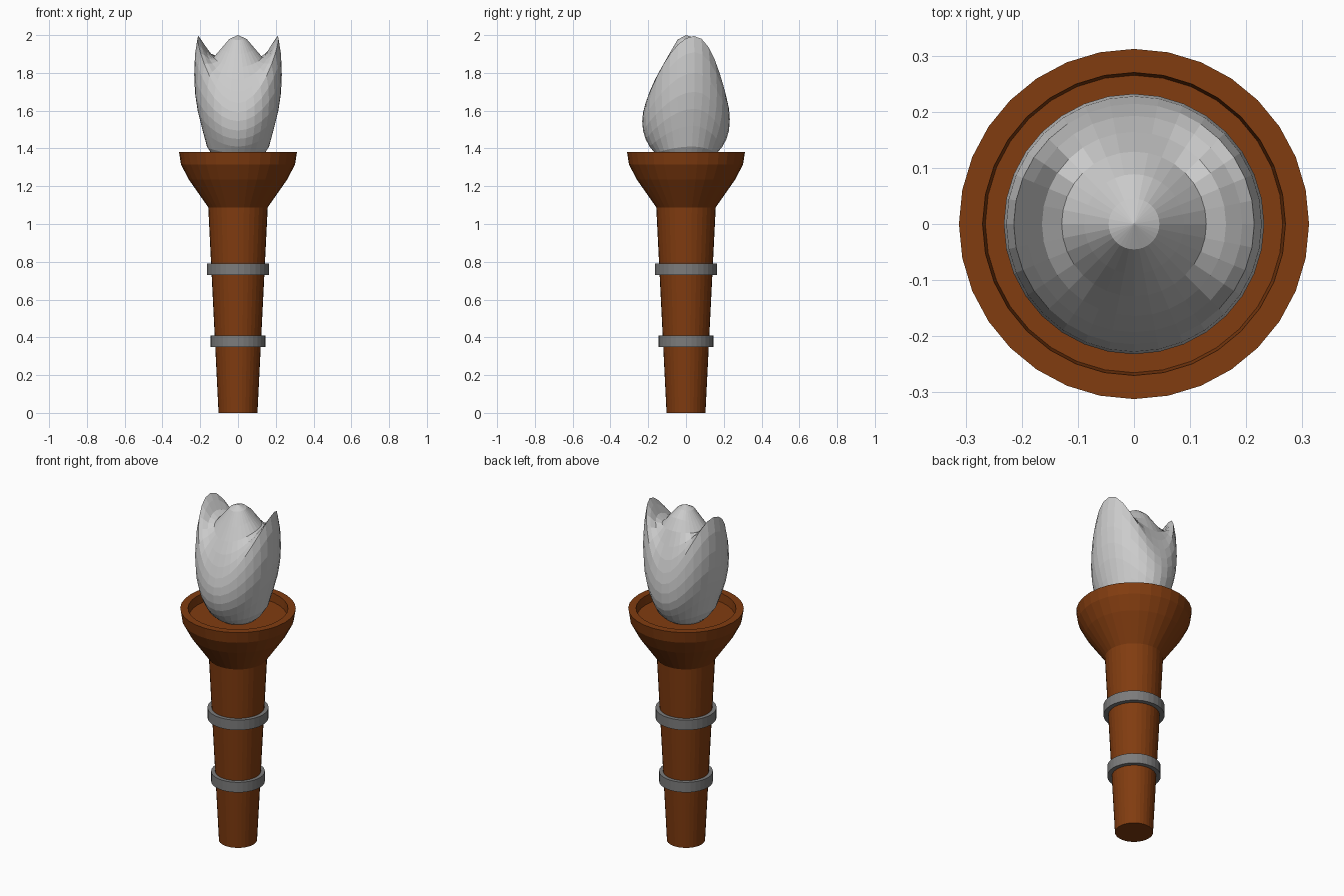
import bpy, bmesh, math

if "Cube" in bpy.data.objects:
    bpy.data.objects.remove(bpy.data.objects["Cube"])

SEG = 32


def material(name, rgb):
    m = bpy.data.materials.new(name)
    m.diffuse_color = (*rgb, 1)
    m.use_nodes = True
    m.node_tree.nodes["Principled BSDF"].inputs["Base Color"].default_value = m.diffuse_color
    return m


def add_object(name, bm, mat=None):
    bmesh.ops.recalc_face_normals(bm, faces=bm.faces)
    me = bpy.data.meshes.new(name)
    bm.to_mesh(me)
    bm.free()
    if mat:
        me.materials.append(mat)
    ob = bpy.data.objects.new(name, me)
    bpy.context.collection.objects.link(ob)
    return ob


def lathe(name, profile, mat=None, height=None, closed=False):
    """Spin (radius, z) points round z; height(k, angle) may override z."""
    bm = bmesh.new()
    rings = []
    for k, (r, z) in enumerate(profile):
        if r < 1e-6:
            rings.append([bm.verts.new((0, 0, z))] * SEG)
            continue
        ring = []
        for i in range(SEG):
            a = 2 * math.pi * i / SEG
            zz = height(k, a) if height else z
            ring.append(bm.verts.new((r * math.cos(a), r * math.sin(a), zz)))
        rings.append(ring)
    pairs = list(zip(rings, rings[1:]))
    if closed:
        pairs.append((rings[-1], rings[0]))
    for lo, hi in pairs:
        for i in range(SEG):
            j = (i + 1) % SEG
            quad = list(dict.fromkeys((lo[i], lo[j], hi[j], hi[i])))
            bm.faces.new(quad)
    return add_object(name, bm, mat)


wood = material("wood", (0.22, 0.045, 0.005))
metal = material("metal", (0.2, 0.2, 0.2))

# Tapered handle
lathe("handle", [(0, 0), (0.103, 0), (0.158, 1.1), (0, 1.1)], wood)

# Two metal bands
for name, z, r in (("lower_band", 0.38, 0.145), ("upper_band", 0.76, 0.165)):
    lathe(name, [(r - 0.035, z - 0.03), (r, z - 0.03),
                 (r, z + 0.03), (r - 0.035, z + 0.03)], metal, closed=True)

# Bowl with a shallow recess
lathe("bowl", [(0, 1.085), (0.155, 1.085), (0.26, 1.235), (0.302, 1.315),
               (0.312, 1.38), (0.27, 1.38), (0.265, 1.33), (0, 1.33)], wood)

# Flame: sphere rings whose heights blend front, back and side-horn profiles
base = [1.495, 1.45, 1.41, 1.375, 1.345, 1.32, 1.305, 1.30]
front = [2.0, 1.975, 1.90, 1.83, 1.765, 1.70, 1.64, 1.59, 1.545] + base
back = [2.0, 1.985, 1.95, 1.89, 1.81, 1.74, 1.67, 1.61, 1.555] + base
horn = [2.0, 1.98, 1.93, 1.885, 1.91, 1.96, 1.995, 1.91, 1.80,
        1.70, 1.61, 1.52, 1.41, 1.355, 1.32, 1.305, 1.30]
TILT = 12


def flame_height(k, a):
    deg = math.degrees(math.atan2(math.sin(a), abs(math.cos(a))))
    if deg > TILT:
        side, t = back, (deg - TILT) / (90 - TILT)
    else:
        side, t = front, (TILT - deg) / (90 + TILT)
    w = 0.5 + 0.5 * math.cos(math.pi * t)
    return side[k] + (horn[k] - side[k]) * w


flame_profile = [(0.232 * math.sin(math.pi * k / 16), front[k]) for k in range(17)]
lathe("flame", flame_profile, height=flame_height)
